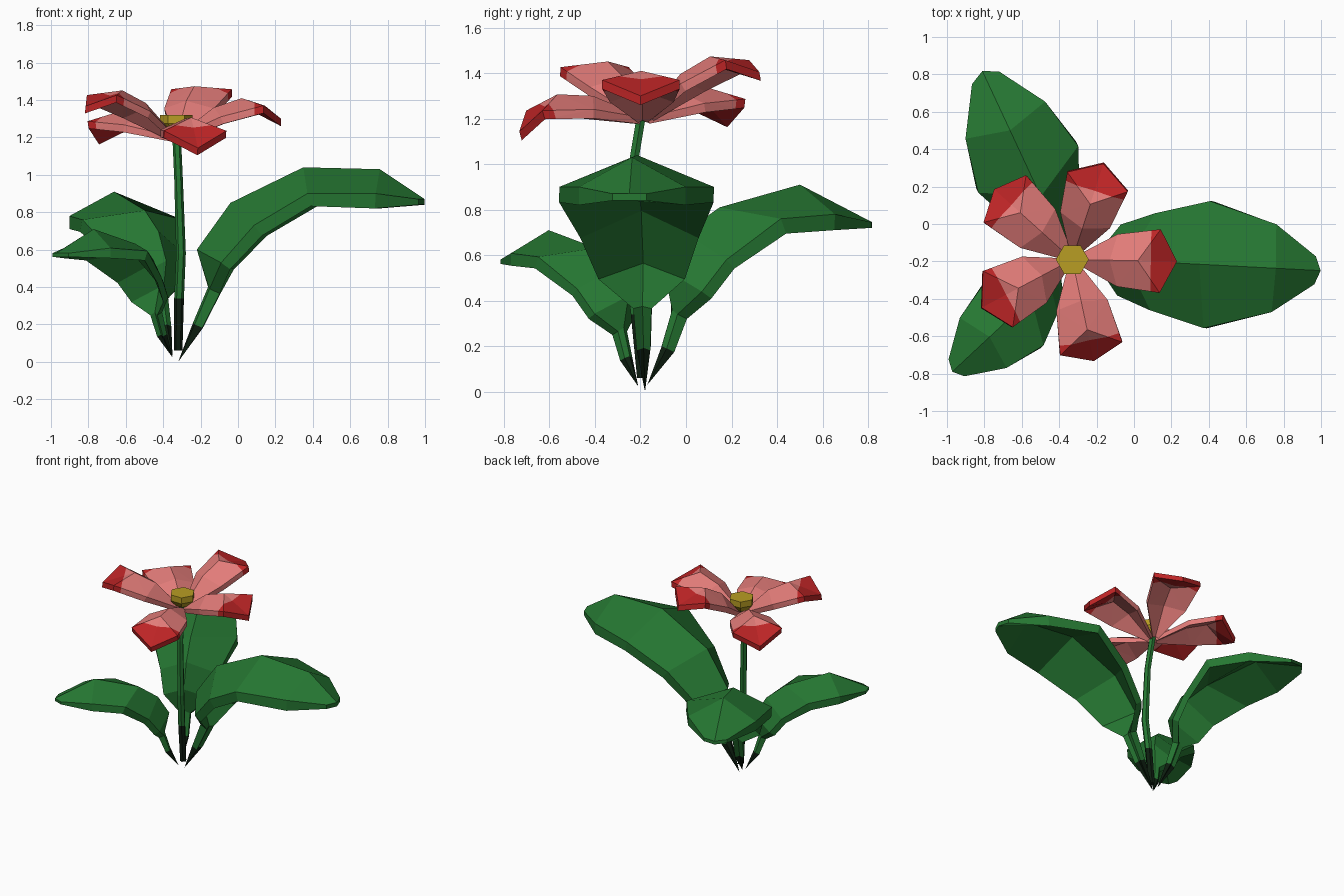
import bpy, bmesh, math
from mathutils import Matrix, Vector

if "Cube" in bpy.data.objects:
    bpy.data.objects.remove(bpy.data.objects["Cube"])


def material(name, rgb):
    m = bpy.data.materials.new(name)
    m.diffuse_color = (*rgb, 1)
    m.use_nodes = True
    m.node_tree.nodes["Principled BSDF"].inputs["Base Color"].default_value = m.diffuse_color
    return m


GREEN = material("leaf green", (0.019, 0.185, 0.032))
DARK = material("dark stalk base", (0.004, 0.013, 0.005))
PINK = material("petal pink", (0.76, 0.20, 0.19))
RED = material("petal tip red", (0.51, 0.018, 0.019))
YELLOW = material("flower centre yellow", (0.48, 0.34, 0.017))


def skin(rings):
    """Bridge equal-length rings of points into a closed flat-faced solid."""
    bm = bmesh.new()
    vs = [[bm.verts.new(p) for p in r] for r in rings]
    n = len(rings[0])
    for a, b in zip(vs, vs[1:]):
        for i in range(n):
            j = (i + 1) % n
            bm.faces.new((a[i], a[j], b[j], b[i]))
    bm.faces.new(vs[0][::-1])
    bm.faces.new(vs[-1])
    bmesh.ops.remove_doubles(bm, verts=bm.verts, dist=0.0005)
    bmesh.ops.recalc_face_normals(bm, faces=bm.faces)
    return bm


def finish(bm, name, mats, matrix=Matrix()):
    bmesh.ops.transform(bm, matrix=matrix, verts=bm.verts)
    me = bpy.data.meshes.new(name)
    bm.to_mesh(me)
    bm.free()
    for m in mats:
        me.materials.append(m)
    ob = bpy.data.objects.new(name, me)
    bpy.context.collection.objects.link(ob)


def blade(rows):
    """Ridged blade along +x.
    Row: ridge x, ridge z, edge x, edge z, half width, thickness."""
    rings = []
    for i, (rx, rz, ex, ez, w, t) in enumerate(rows):
        a, b = rows[max(i - 1, 0)], rows[min(i + 1, len(rows) - 1)]
        tan = Vector((b[2] - a[2], b[3] - a[3])).normalized()
        if i == len(rows) - 1:
            tan = Vector((1, 0))
        ox, oz = tan.y * t, -tan.x * t
        rings.append([(rx, 0, rz), (ex, w, ez), (ex + ox, w, ez + oz),
                      (rx + ox, 0, rz + oz), (ex + ox, -w, ez + oz), (ex, -w, ez)])
    return skin(rings)


def place(x, y, z, turn, pitch=0, scale=1):
    return (Matrix.Translation((x, y, z)) @ Matrix.Rotation(math.radians(turn), 4, 'Z')
            @ Matrix.Rotation(math.radians(-pitch), 4, 'Y') @ Matrix.Scale(scale, 4))


def paint(bm, rule):
    for f in bm.faces:
        f.material_index = 1 if rule(f.calc_center_median()) else 0


# Leaves: one large, and one smaller shape used at two sizes
LARGE = [(0, 0, 0, 0, 0, 0),
         (.08, .21, .09, .20, .03, .045),
         (.16, .40, .17, .39, .04, .06),
         (.10, .60, .24, .53, .19, .06),
         (.28, .85, .42, .73, .26, .07),
         (.67, 1.04, .71, .90, .34, .07),
         (1.08, 1.03, 1.07, .90, .235, .08),
         (1.32, .87, 1.29, .87, .075, .03)]
SMALL = [(0, .03, 0, .03, 0, 0),
         (.07, .20, .08, .19, .03, .04),
         (.12, .36, .13, .34, .035, .05),
         (.08, .54, .19, .44, .16, .055),
         (.18, .70, .29, .58, .20, .055),
         (.35, .81, .51, .76, .295, .07),
         (.74, .91, .80, .78, .235, .07),
         (1.09, .745, 1.05, .745, .08, .025)]
for name, rows, x, y, turn, s in (("leaf_right", LARGE, -.32, -.18, -3, 1),
                                  ("leaf_back", SMALL, -.35, -.17, 115, 1),
                                  ("leaf_front", SMALL, -.35, -.21, 223, .78)):
    bm = blade(rows)
    paint(bm, lambda c: c.z < .17)
    finish(bm, name, [GREEN, DARK], place(x, y, 0, turn, 0, s))


# Stem: bowed six-sided tube, dark at the foot
def hexagon(x, y, z, r):
    return [(x + r * math.cos(k * math.pi / 3), y + r * math.sin(k * math.pi / 3), z)
            for k in range(6)]


bm = skin([hexagon(*p) for p in ((-.32, -.195, .06, .023), (-.315, -.22, .34, .026),
                                 (-.305, -.245, .58, .026), (-.318, -.235, .98, .023),
                                 (-.33, -.19, 1.25, .023))])
paint(bm, lambda c: c.z < .3)
finish(bm, "stem", [GREEN, DARK])

# Flower centre
finish(skin([hexagon(-.33, -.19, 1.23, .05), hexagon(-.33, -.19, 1.275, .088),
             hexagon(-.33, -.19, 1.32, .088)]), "flower_centre", [YELLOW])

# Petals: same shape, each turned and tilted differently, tips cut off in red
PETAL = [(.02, -.02, .02, -.03, .02, .03),
         (.20, .12, .24, .07, .14, .04),
         (.35, .17, .47, .13, .17, .04),
         (.56, .06, .56, .06, 0, .04)]
for i, (turn, pitch) in enumerate(((-1, 0), (72, 11), (138, -10), (208, 7), (282, -16))):
    bm = blade(PETAL)
    bmesh.ops.triangulate(bm, faces=bm.faces)
    bmesh.ops.bisect_plane(bm, geom=bm.verts[:] + bm.edges[:] + bm.faces[:],
                           plane_co=(.42, 0, 0), plane_no=(1, 0, 0))
    paint(bm, lambda c: c.x > .42)
    finish(bm, f"petal_{i + 1}", [PINK, RED], place(-.33, -.19, 1.24, turn, pitch))
